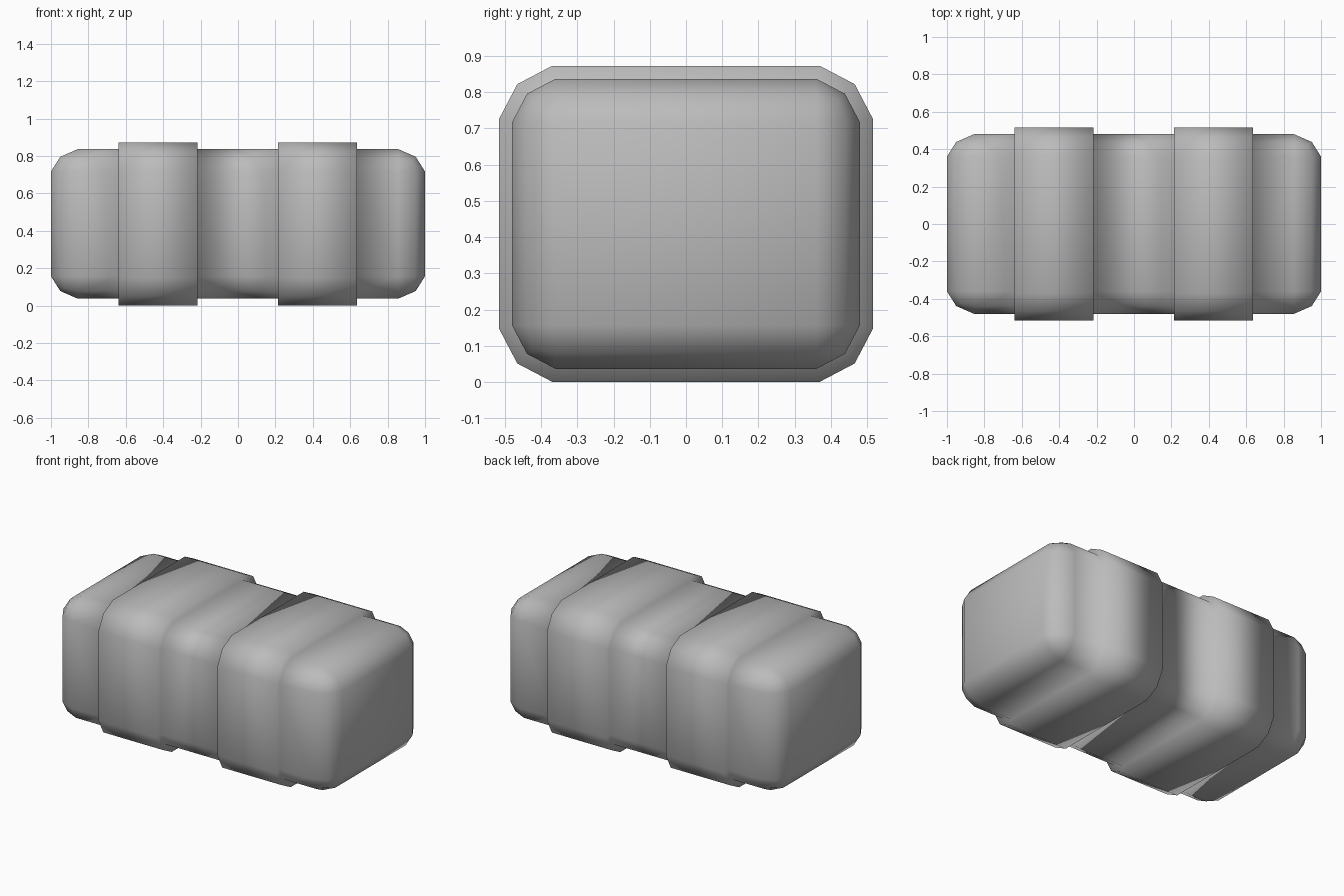
import bpy
import bmesh
from mathutils import Vector

default = bpy.data.objects.get("Cube")
if default:
    bpy.data.objects.remove(default, do_unlink=True)

LENGTH, DEPTH, HEIGHT = 2.0, 0.96, 0.80
CENTRE_Z = 0.437
CORNER = 0.12
STRETCH = 1.2            # corner rounding is longer along x
BAND_RISE = 0.036
BANDS = [(-0.64, -0.217), (0.213, 0.636)]

grey = bpy.data.materials.new("plain grey")
grey.use_nodes = True
colour = (0.5, 0.5, 0.5, 1)
grey.diffuse_color = colour
grey.node_tree.nodes["Principled BSDF"].inputs["Base Color"].default_value = colour

# Rounded core block
bm = bmesh.new()
bmesh.ops.create_cube(bm, size=1)
bmesh.ops.scale(bm, vec=(LENGTH / STRETCH, DEPTH, HEIGHT), verts=bm.verts)
bmesh.ops.bevel(bm, geom=bm.edges[:], offset=CORNER, offset_type='OFFSET',
                segments=2, profile=0.43, affect='EDGES')
bmesh.ops.scale(bm, vec=(STRETCH, 1, 1), verts=bm.verts)

# Cut loops where the bands begin and end
for band in BANDS:
    for x in band:
        bmesh.ops.bisect_plane(bm, geom=bm.verts[:] + bm.edges[:] + bm.faces[:],
                               plane_co=(x, 0, 0), plane_no=(1, 0, 0))

# Raise the two bands outward
raised = [f for f in bm.faces
          if any(a < f.calc_center_median().x < b for a, b in BANDS)]
bm.normal_update()
bmesh.ops.inset_region(bm, faces=raised, thickness=0, depth=BAND_RISE,
                       use_even_offset=True, use_boundary=True)
bmesh.ops.translate(bm, vec=Vector((0, 0, CENTRE_Z)), verts=bm.verts)
bmesh.ops.recalc_face_normals(bm, faces=bm.faces)

mesh = bpy.data.meshes.new("banded_block")
bm.to_mesh(mesh)
bm.free()
mesh.materials.append(grey)
mesh.shade_smooth()
block = bpy.data.objects.new("banded_block", mesh)
bpy.context.collection.objects.link(block)
